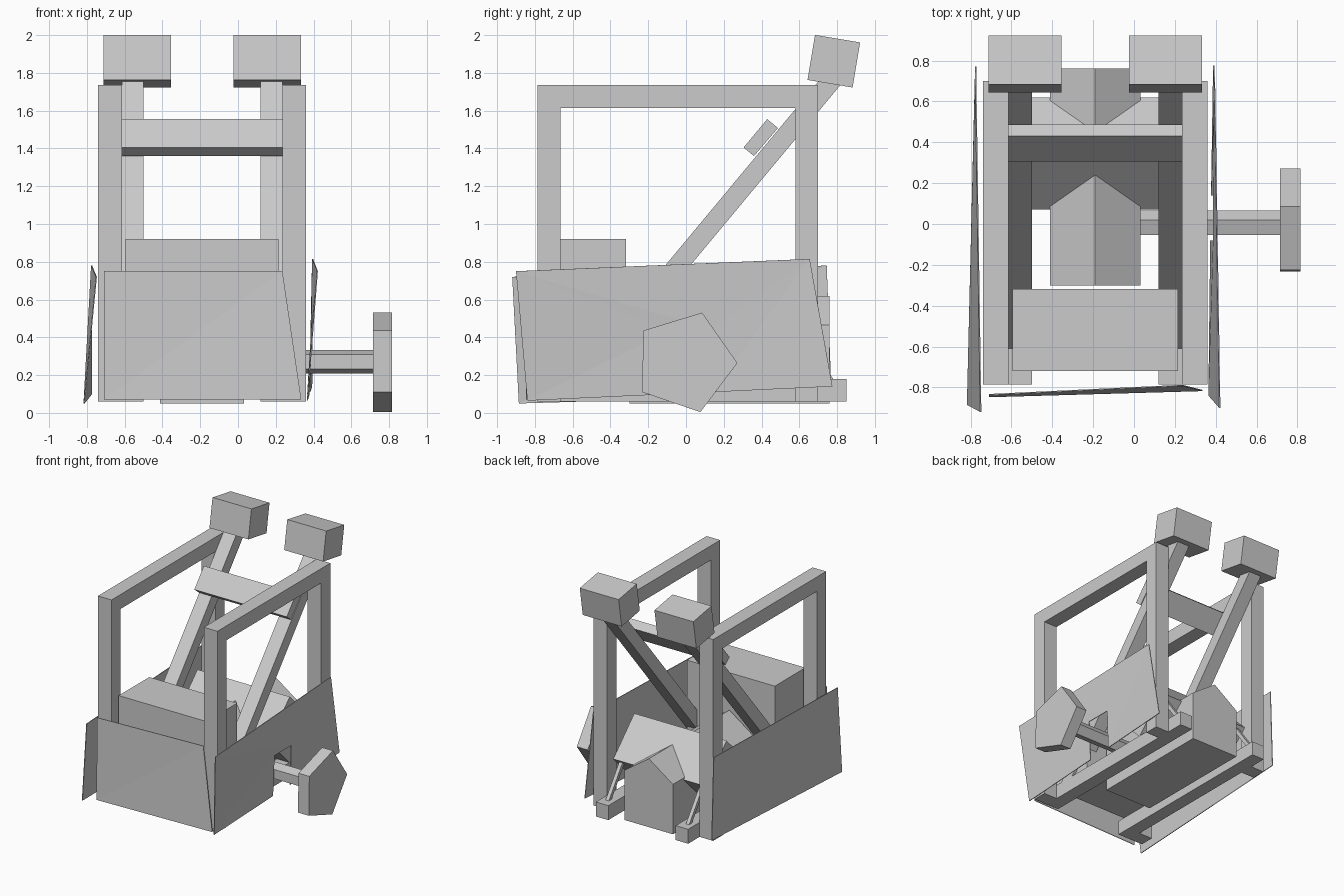
import bpy, bmesh, math
from mathutils import Vector

if "Cube" in bpy.data.objects:
    bpy.data.objects.remove(bpy.data.objects["Cube"])

CX = -0.19  # the chassis is mirrored about this x


def make(name, bm):
    bmesh.ops.recalc_face_normals(bm, faces=bm.faces)
    me = bpy.data.meshes.new(name)
    bm.to_mesh(me)
    bm.free()
    ob = bpy.data.objects.new(name, me)
    bpy.context.collection.objects.link(ob)
    return ob


def prism(name, pts, a, b, axis='x'):
    """Extrude a profile: (y, z) points along x, or (x, z) points along y."""
    bm = bmesh.new()
    place = (lambda p: (a, p[0], p[1])) if axis == 'x' else (lambda p: (p[0], a, p[1]))
    face = bm.faces.new([bm.verts.new(place(p)) for p in pts])
    ext = bmesh.ops.extrude_face_region(bm, geom=[face])
    move = Vector((b - a, 0, 0)) if axis == 'x' else Vector((0, b - a, 0))
    bmesh.ops.translate(bm, vec=move, verts=[v for v in ext['geom'] if isinstance(v, bmesh.types.BMVert)])
    return make(name, bm)


def rect(y0, y1, z0, z1):
    return [(y0, z0), (y1, z0), (y1, z1), (y0, z1)]


def bar(p, q, t):
    """Profile of a slanted bar of thickness t from p to q."""
    p, q = Vector(p), Vector(q)
    d = (q - p).normalized()
    n = Vector((-d.y, d.x)) * t / 2
    return [p - n, q - n, q + n, p + n]


def ngon(cy, cz, r, sides, deg):
    return [(cy + r * math.cos(math.radians(deg) + i * math.tau / sides),
             cz + r * math.sin(math.radians(deg) + i * math.tau / sides)) for i in range(sides)]


def pair(name, pts, inner, outer):
    """Same profile on both sides of the chassis, given as distances from CX."""
    for side, s in (("left", -1), ("right", 1)):
        prism(f"{side}_{name}", pts, CX + s * inner, CX + s * outer)


def sheet(name, pts):
    bm = bmesh.new()
    f = bm.faces.new([bm.verts.new(p) for p in pts])
    bmesh.ops.triangulate(bm, faces=[f])
    ob = make(name, bm)
    mod = ob.modifiers.new("thickness", 'SOLIDIFY')
    mod.thickness = 0.006
    mod.offset = 0


# Side frames: two posts joined by a top beam
pair("side_frame", [(-0.785, 0.06), (-0.785, 1.735), (0.70, 1.735), (0.70, 0.06),
                    (0.58, 0.06), (0.58, 1.615), (-0.665, 1.615), (-0.665, 0.06)], 0.425, 0.55)
# Floor rails
pair("floor_rail", rect(-0.785, 0.85, 0.06, 0.18), 0.31, 0.425)
# Slanted throwing arms, heads and rear struts
pair("arm", bar((-0.57, 0.148), (0.78, 1.77), 0.102), 0.31, 0.425)
pair("arm_head", ngon(0.7825, 1.862, 0.171, 4, 35.5), 0.165, 0.523)
pair("rear_strut", bar((0.79, 0.14), (0.53, 0.50), 0.03), 0.355, 0.385)
# Bar lying across the arms
prism("arm_crossbar", [(0.43, 1.555), (0.305, 1.405), (0.36, 1.36), (0.487, 1.508)], CX - 0.425, CX + 0.425)
# Front box
prism("front_box", rect(-0.72, -0.318, 0.18, 0.92), CX - 0.405, CX + 0.405)
# Gabled central body and the tilted block across it
prism("central_body", [(CX - 0.222, 0.05), (CX + 0.222, 0.05), (CX + 0.222, 0.465),
                       (CX, 0.62), (CX - 0.222, 0.465)], -0.30, 0.76, 'y')
prism("tilted_block", ngon(0.345, 0.45, 0.275, 4, 0), CX - 0.425, CX + 0.425)
# Five-sided wheel on its axle
prism("axle", ngon(0, 0.27, 0.066, 5, 0), CX, 0.73)
prism("wheel", ngon(-0.005, 0.269, 0.277, 5, -1), 0.715, 0.815)
# Warped armour sheets; the right one is notched around the axle
sheet("front_panel", [(-0.71, -0.845, 0.07), (0.335, -0.815, 0.07), (0.235, -0.79, 0.75), (-0.71, -0.835, 0.75)])
sheet("left_panel", [(-0.815, -0.885, 0.05), (-0.775, 0.77, 0.10), (-0.775, 0.745, 0.78), (-0.75, -0.92, 0.72)])
sheet("right_panel", [(0.367, -0.84, 0.065), (0.376, -0.08, 0.10), (0.39, -0.08, 0.44), (0.39, 0.14, 0.44),
                      (0.38, 0.14, 0.11), (0.39, 0.775, 0.14), (0.395, 0.655, 0.815), (0.42, -0.90, 0.75)])
